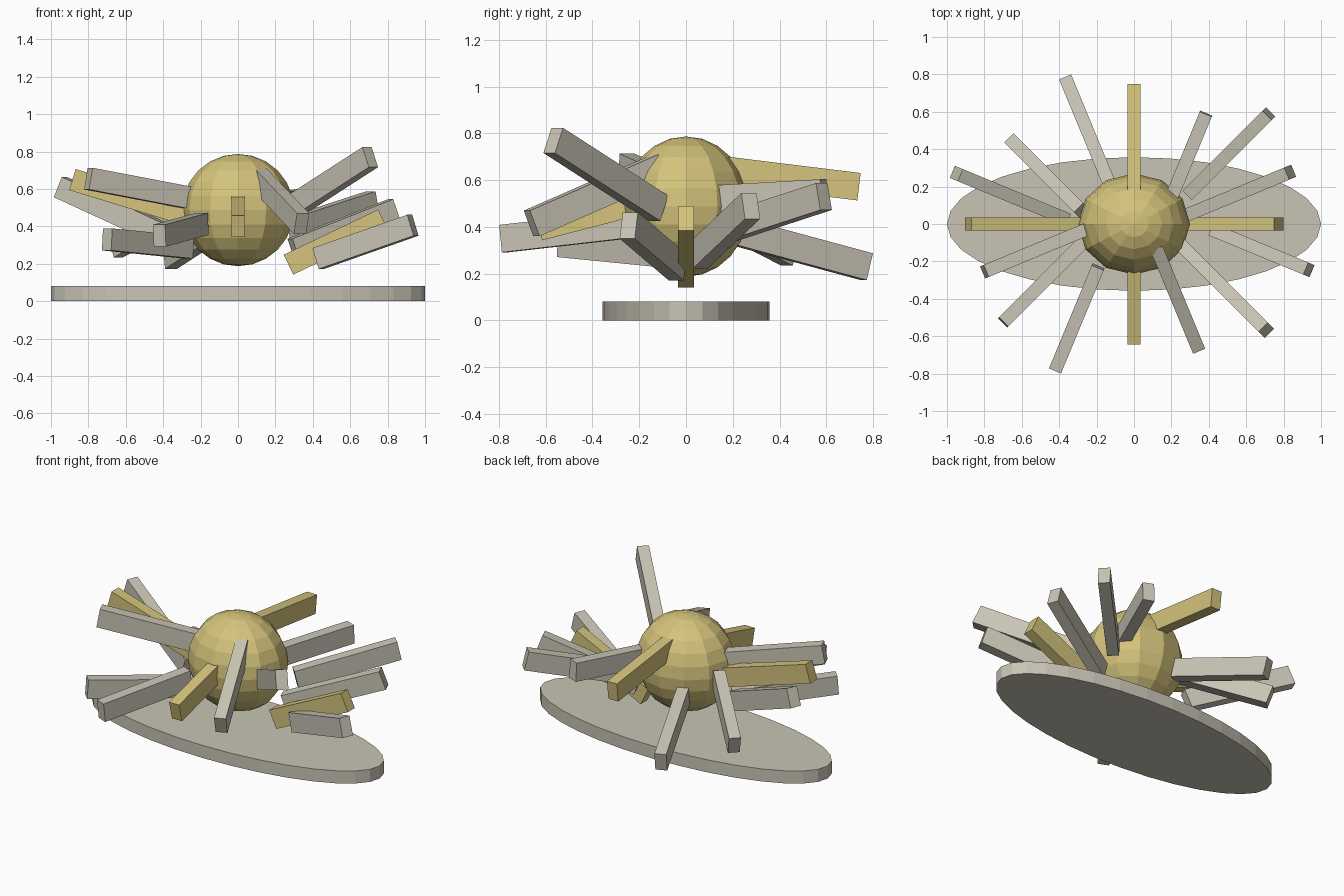
import bpy
import math
from mathutils import Matrix, Vector

if "Cube" in bpy.data.objects:
    bpy.data.objects.remove(bpy.data.objects["Cube"], do_unlink=True)


def make_material(name, colour):
    mat = bpy.data.materials.new(name)
    mat.use_nodes = True
    mat.diffuse_color = (*colour, 1)
    mat.node_tree.nodes["Principled BSDF"].inputs["Base Color"].default_value = (*colour, 1)
    return mat


gold = make_material("pale gold", (0.66, 0.55, 0.2))
stone = make_material("warm stone grey", (0.58, 0.55, 0.46))


def finish(name, mat, scale):
    obj = bpy.context.object
    obj.name = name
    obj.scale = scale
    bpy.ops.object.transform_apply(location=False, rotation=False, scale=True)
    obj.data.materials.append(mat)
    return obj


# Oval plinth
bpy.ops.mesh.primitive_cylinder_add(vertices=32, radius=1, depth=0.08, location=(0, 0, 0.04))
finish("oval_base", stone, (1, 0.357, 1))

# Faceted central ball, slightly flattened front to back
bpy.ops.mesh.primitive_uv_sphere_add(segments=12, ring_count=12, radius=0.3,
                                     location=(0, 0, 0.487))
finish("central_ball", gold, (1, 0.9, 1))


def add_ray(index, tip, tilt, length):
    """Square bar ending at tip, turned by its place in the ring and tilted up."""
    turn = (Matrix.Rotation(math.radians(index * 22.5), 4, "Z")
            @ Matrix.Rotation(math.radians(-tilt), 4, "Y"))
    bpy.ops.mesh.primitive_cube_add(size=1)
    ray = finish(f"ray_{index + 1}", stone if index % 4 else gold, (length, 0.07, 0.118))
    centre = Vector(tip) - turn @ Vector((length / 2, 0, 0))
    ray.matrix_world = Matrix.Translation(centre) @ turn


# Ring of rays: outer end centre, upward tilt in degrees, length
rays = [
    ((0.775, 0, 0.437), 25.6, 0.56),
    ((0.835, 0.277, 0.49), 20, 0.62),
    ((0.72, 0.59, 0.53), 13, 0.62),
    ((0.385, 0.59, 0.545), 3, 0.55),
    ((0, 0.74, 0.572), -7, 0.6),
    ((-0.363, 0.773, 0.23), -14, 0.62),
    ((-0.654, 0.446, 0.29), -20, 0.56),
    ((-0.95, 0.27, 0.61), 23, 0.68),
    ((-0.885, 0, 0.65), 17, 0.65),
    ((-0.8, -0.255, 0.655), 10, 0.6),
    ((-0.7, -0.525, 0.33), 4, 0.62),
    ((-0.42, -0.78, 0.35), -6, 0.6),
    ((0, -0.63, 0.4), -14.5, 0.5),
    ((0.34, -0.66, 0.415), -22, 0.64),
    ((0.707, -0.568, 0.77), 24.5, 0.7),
    ((0.935, -0.245, 0.406), 18, 0.577),
]
for i, (tip, tilt, length) in enumerate(rays):
    add_ray(i, tip, tilt, length)
